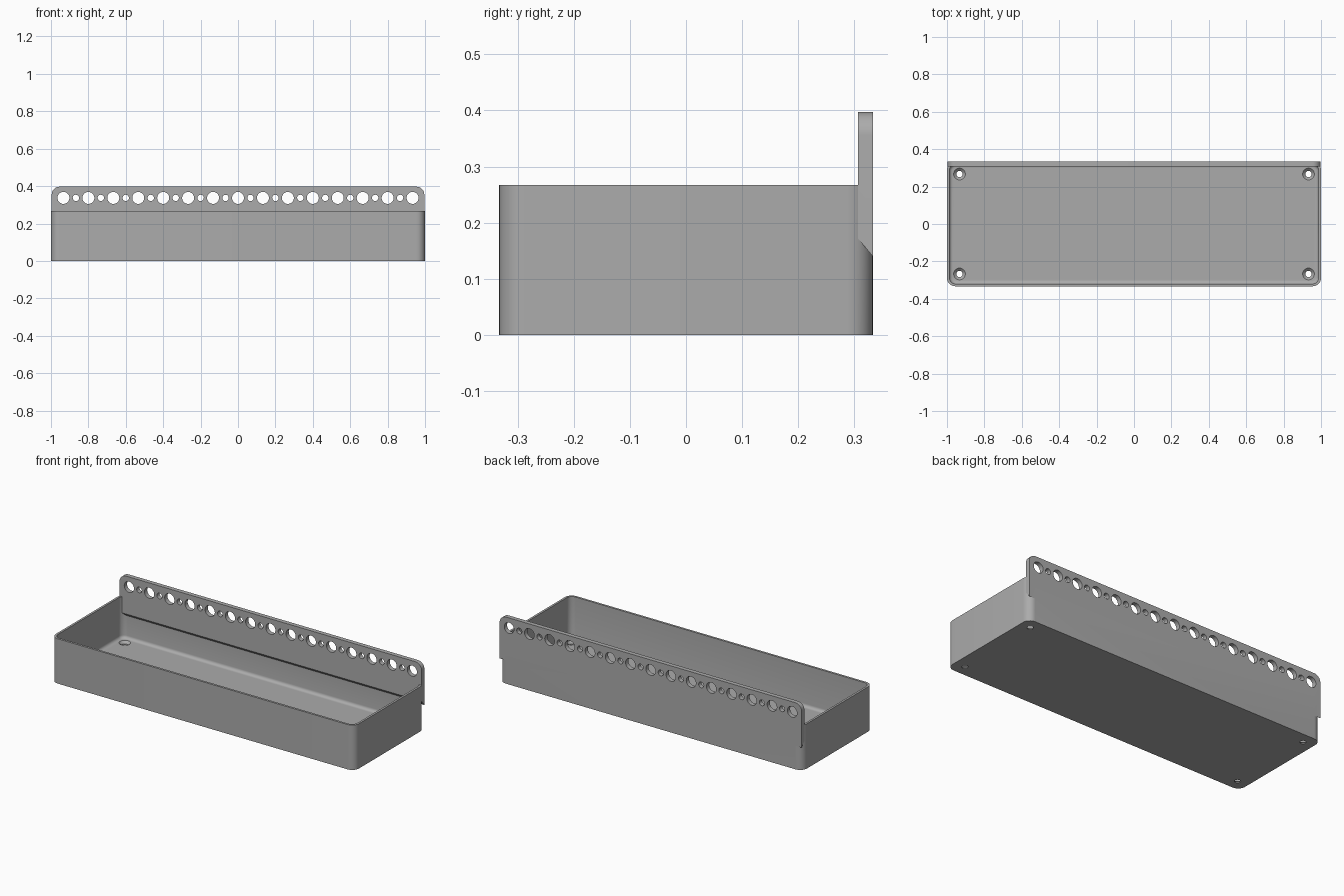
import bpy, bmesh, math
from mathutils import Matrix, Vector

cube = bpy.data.objects.get("Cube")
if cube:
    bpy.data.objects.remove(cube, do_unlink=True)

grey = bpy.data.materials.new("plain_grey")
grey.use_nodes = True
GREY = (0.41, 0.41, 0.41, 1)
grey.diffuse_color = GREY
grey.node_tree.nodes["Principled BSDF"].inputs["Base Color"].default_value = GREY


def make_object(name, bm):
    bmesh.ops.recalc_face_normals(bm, faces=bm.faces)
    mesh = bpy.data.meshes.new(name)
    bm.to_mesh(mesh)
    bm.free()
    mesh.materials.append(grey)
    obj = bpy.data.objects.new(name, mesh)
    bpy.context.collection.objects.link(obj)
    return obj


def rounded_outline(hx, hy, radii, steps=10):
    """Rounded rectangle, radii in the order ++, -+, --, +-."""
    points = []
    for i, (sx, sy) in enumerate([(1, 1), (-1, 1), (-1, -1), (1, -1)]):
        r = radii[i]
        if r == 0:
            points.append((sx * hx, sy * hy))
            continue
        for k in range(steps + 1):
            a = math.pi / 2 * (i + k / steps)
            points.append((sx * (hx - r) + r * math.cos(a),
                           sy * (hy - r) + r * math.sin(a)))
    return points


def prism(outline, z0, z1):
    bm = bmesh.new()
    face = bm.faces.new([bm.verts.new((x, y, z0)) for x, y in outline])
    top = bmesh.ops.extrude_face_region(bm, geom=[face])["geom"]
    verts = [v for v in top if isinstance(v, bmesh.types.BMVert)]
    bmesh.ops.translate(bm, verts=verts, vec=(0, 0, z1 - z0))
    return bm


def add_cone(bm, r1, r2, depth, matrix):
    bmesh.ops.create_cone(bm, cap_ends=True, segments=32, radius1=r1,
                          radius2=r2, depth=depth, matrix=matrix)


def combine(target, tool, operation):
    mod = target.modifiers.new(operation.lower(), "BOOLEAN")
    mod.operation, mod.solver, mod.object = operation, "EXACT", tool
    bpy.context.view_layer.objects.active = target
    bpy.ops.object.modifier_apply(modifier=mod.name)
    bpy.data.objects.remove(tool, do_unlink=True)


HX, HY, HEIGHT, WALL, FLOOR = 1.0, 0.333, 0.267, 0.013, 0.02

# Tray body with rounded corners
tray = make_object("tray", prism(rounded_outline(HX, HY, [0.045] * 4), 0, HEIGHT))

# Hollow with a fillet around the floor
bm = prism(rounded_outline(HX - WALL, HY - WALL, [0.034] * 4), FLOOR, 0.5)
rim = [e for e in bm.edges if all(v.co.z < FLOOR + 0.001 for v in e.verts)]
bmesh.ops.bevel(bm, geom=rim, offset=0.018, segments=5, profile=0.5, affect="EDGES")
combine(tray, make_object("hollow", bm), "DIFFERENCE")

# Hanging plate: rounded top, underside sloping down to the back
TOP, BOTTOM, INNER = 0.397, 0.14, 0.307
half = (TOP - BOTTOM) / 2
bm = prism(rounded_outline(HX - 0.004, half, [0.042, 0.042, 0, 0]), 0, HY - INNER)
for v in bm.verts:
    x, z, depth = v.co
    slope = HY - INNER + 0.005 if z < -half + 0.001 and depth > 0.001 else 0
    v.co = Vector((x, HY - depth, z + half + BOTTOM + slope))
combine(tray, make_object("hanging_plate", bm), "UNION")

# Alternating large and small holes through the plate
bm = bmesh.new()
turn = Matrix.Rotation(math.pi / 2, 4, "X")
for i in range(29):
    r = 0.017 if i % 2 else 0.032
    x = (i - 14) / 15
    add_cone(bm, r, r, 0.2, Matrix.Translation((x, 0.32, 0.337)) @ turn)
combine(tray, make_object("plate_holes", bm), "DIFFERENCE")

# Countersunk screw holes in the floor corners
for r1, r2, z0, z1 in [(0.017, 0.017, -0.05, 0.05), (0.017, 0.032, 0.006, FLOOR + 0.0005)]:
    bm = bmesh.new()
    for sx in (-1, 1):
        for sy in (-1, 1):
            place = Matrix.Translation((sx * 0.933, sy * 0.267, (z0 + z1) / 2))
            add_cone(bm, r1, r2, z1 - z0, place)
    combine(tray, make_object("screw_holes", bm), "DIFFERENCE")

# Smooth curved areas, keep hard edges
bpy.ops.object.select_all(action="DESELECT")
tray.select_set(True)
bpy.context.view_layer.objects.active = tray
bpy.ops.object.shade_smooth_by_angle(angle=math.radians(30))
